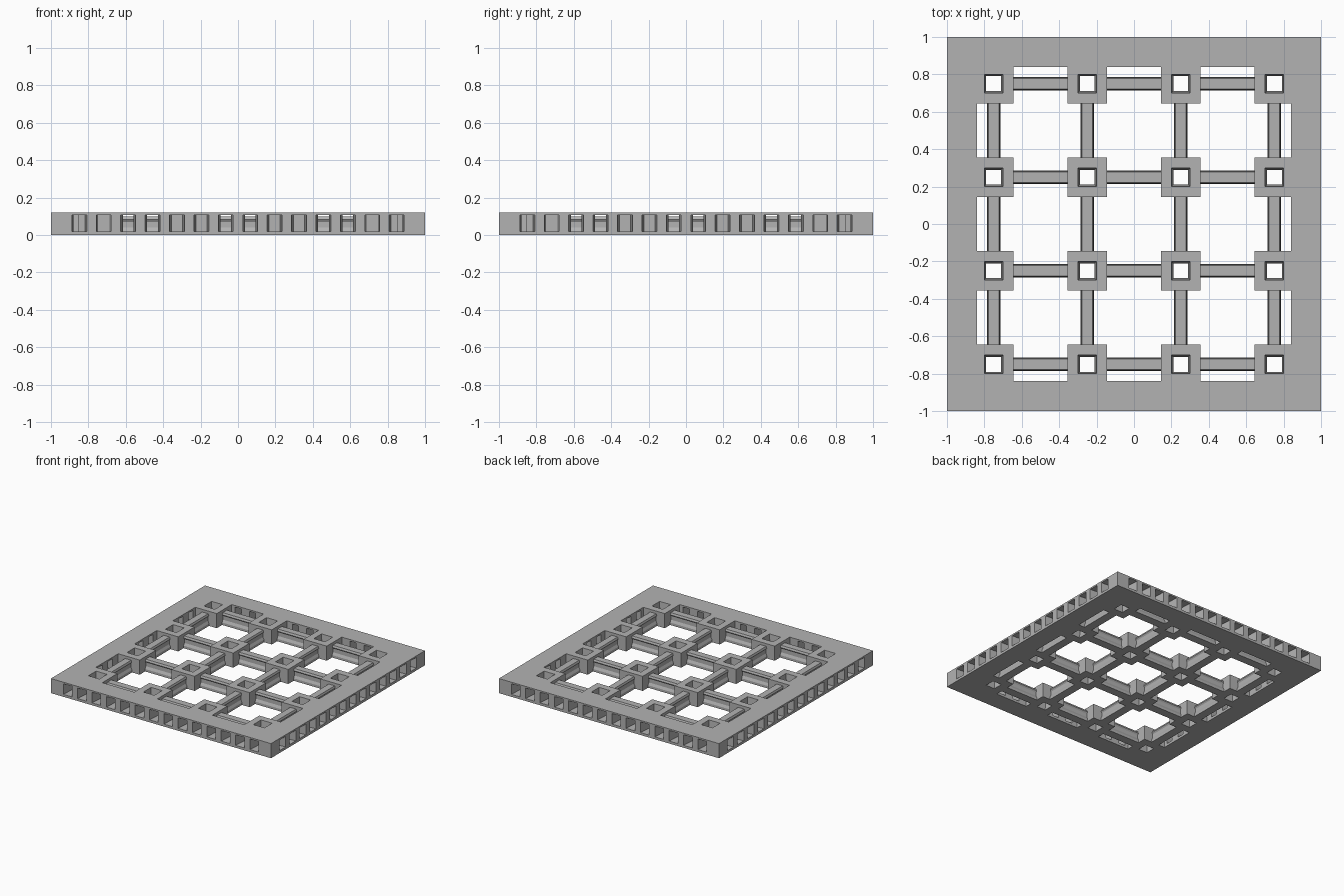
import bpy
import bmesh
from mathutils import Matrix

if "Cube" in bpy.data.objects:
    bpy.data.objects.remove(bpy.data.objects["Cube"], do_unlink=True)

HEIGHT = 0.12
SPACING = 0.5
NODE_HALF = 0.105
RIM_INNER = 0.84
ROWS = [(i - 1.5) * SPACING for i in range(4)]

grey = bpy.data.materials.new("plain grey")
grey.use_nodes = True
grey.diffuse_color = (0.45, 0.45, 0.45, 1)
grey.node_tree.nodes["Principled BSDF"].inputs["Base Color"].default_value = grey.diffuse_color


def make_object(name, bm, matrix=Matrix()):
    bmesh.ops.recalc_face_normals(bm, faces=bm.faces)
    mesh = bpy.data.meshes.new(name)
    bm.to_mesh(mesh)
    bm.free()
    mesh.materials.append(grey)
    obj = bpy.data.objects.new(name, mesh)
    obj.matrix_world = matrix
    bpy.context.collection.objects.link(obj)
    return obj


def square_ring(name, outer, hole_top, hole_bottom, x=0, y=0):
    """Square block with a square hole that may taper."""
    bm = bmesh.new()
    loops = []
    for half, z in ((outer, 0), (outer, HEIGHT), (hole_top, HEIGHT), (hole_bottom, 0)):
        loops.append([bm.verts.new((sx * half, sy * half, z))
                      for sx, sy in ((-1, -1), (1, -1), (1, 1), (-1, 1))])
    for a, b in zip(loops, loops[1:] + loops[:1]):
        for i in range(4):
            j = (i + 1) % 4
            bm.faces.new((a[i], a[j], b[j], b[i]))
    return make_object(name, bm, Matrix.Translation((x, y, 0)))


def extrude_prism(bm, points, direction):
    """Closed prism from an outline and an extrusion vector."""
    face = bm.faces.new([bm.verts.new(p) for p in points])
    new = bmesh.ops.extrude_face_region(bm, geom=[face], use_keep_orig=True)["geom"]
    verts = [v for v in new if isinstance(v, bmesh.types.BMVert)]
    bmesh.ops.translate(bm, verts=verts, vec=direction)


# Outer rim with tapered connector openings along all four edges
rim = square_ring("outer_rim", 1, RIM_INNER, RIM_INNER)
for side in range(4):
    bm = bmesh.new()
    for i in range(14):
        x = (i - 6.5) * 0.1305
        outline = [(x - 0.041, -1.02, 0.02), (x + 0.041, -1.02, 0.02),
                   (x + 0.028, -0.83, 0.02), (x - 0.028, -0.83, 0.02)]
        extrude_prism(bm, outline, (0, 0, 0.087))
    turn = Matrix.Rotation(side * 1.5707963, 4, "Z")
    cutter = make_object(f"opening_cutter_{side + 1}", bm, turn)
    cutter.hide_render = True
    cutter.hide_set(True)
    cut = rim.modifiers.new("openings", "BOOLEAN")
    cut.operation = "DIFFERENCE"
    cut.solver = "EXACT"
    cut.object = cutter

# Apply the cuts, then drop the helpers
bpy.context.view_layer.update()
graph = bpy.context.evaluated_depsgraph_get()
rim_mesh = bpy.data.meshes.new_from_object(rim.evaluated_get(graph))
cutters = [m.object for m in rim.modifiers]
rim.modifiers.clear()
rim.data = rim_mesh
for cutter in cutters:
    bpy.data.objects.remove(cutter, do_unlink=True)

# Square posts with tapered holes at the grid crossings
for x in ROWS:
    for y in ROWS:
        square_ring("post", NODE_HALF, 0.05, 0.04, x, y)

# Waisted beams between neighbouring posts
half_profile = [(0.035, 0), (0.035, 0.02), (0.025, 0.04),
                (0.025, 0.07), (0.033, 0.082), (0.027, 0.098)]
profile = half_profile + [(-w, z) for w, z in reversed(half_profile)]
length = SPACING - 2 * NODE_HALF + 0.01
for across in ROWS:
    for along in (-SPACING, 0, SPACING):
        for name, turn in (("beam_lengthwise", 0), ("beam_crosswise", 1.5707963)):
            bm = bmesh.new()
            extrude_prism(bm, [(across + w, along - length / 2, z) for w, z in profile],
                          (0, length, 0))
            make_object(name, bm, Matrix.Rotation(turn, 4, "Z"))
